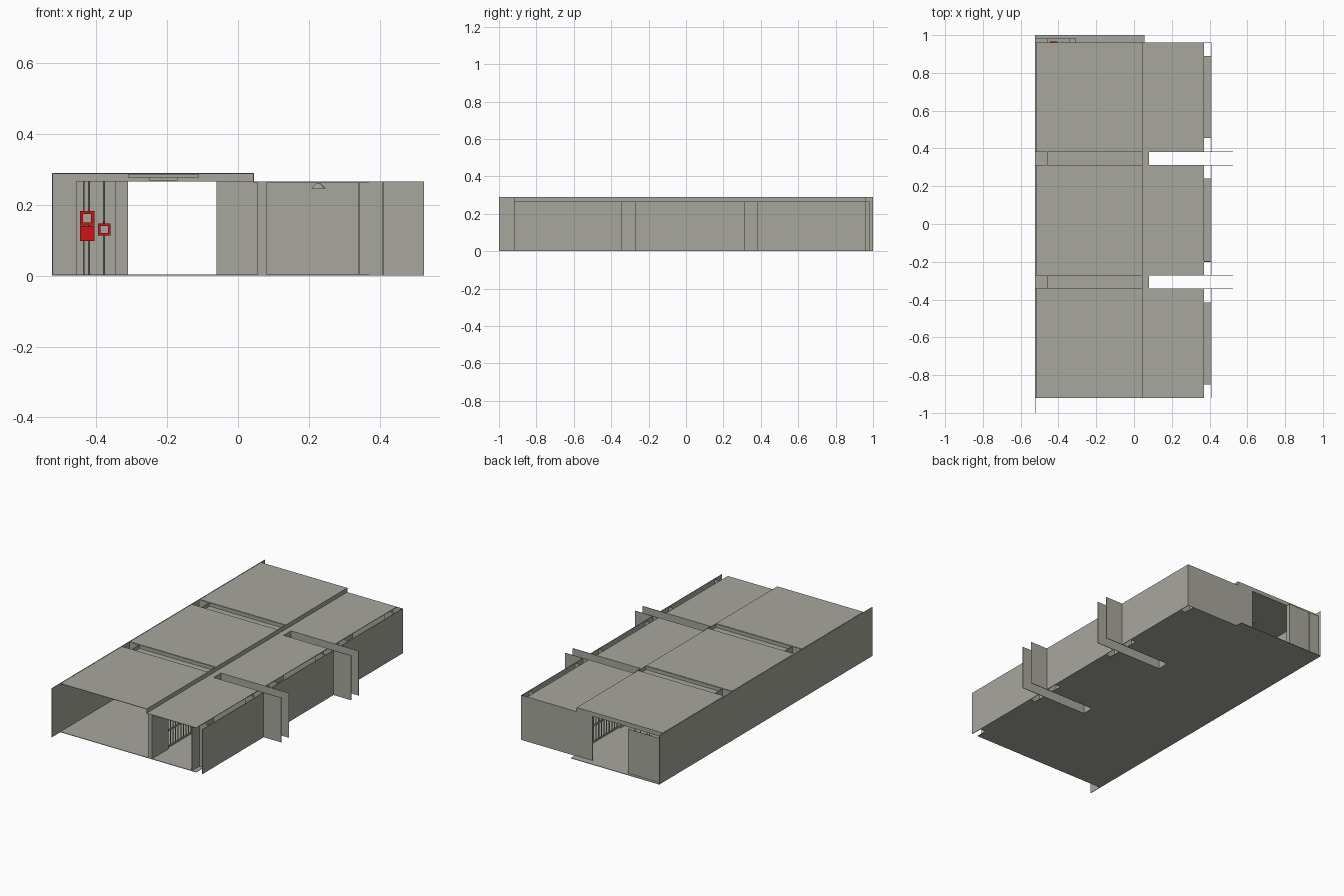
import bpy, bmesh, math
from mathutils import Matrix, Vector

if "Cube" in bpy.data.objects:
    bpy.data.objects.remove(bpy.data.objects["Cube"])


def material(name, col):
    m = bpy.data.materials.new(name)
    m.diffuse_color = (*col, 1)
    m.use_nodes = True
    m.node_tree.nodes["Principled BSDF"].inputs["Base Color"].default_value = m.diffuse_color
    return m


GREY = material("concrete_grey", (0.39, 0.39, 0.34))
RED = material("alarm_red", (0.62, 0.006, 0.006))


def boxes(name, items, mat=GREY):
    """One object made of boxes given as (x0, x1, y0, y1, z0, z1)."""
    bm = bmesh.new()
    for x0, x1, y0, y1, z0, z1 in items:
        c = Vector(((x0 + x1) / 2, (y0 + y1) / 2, (z0 + z1) / 2))
        s = Matrix.Diagonal((x1 - x0, y1 - y0, z1 - z0, 1))
        bmesh.ops.create_cube(bm, size=1, matrix=Matrix.Translation(c) @ s)
    return finish(name, bm, mat)


def finish(name, bm, mat):
    me = bpy.data.meshes.new(name)
    bm.to_mesh(me)
    bm.free()
    me.materials.append(mat)
    ob = bpy.data.objects.new(name, me)
    bpy.context.collection.objects.link(ob)
    return ob


def cylinders(name, items, r, mat=GREY, seg=6):
    """Vertical cylinders given as (x, y, z0, z1)."""
    bm = bmesh.new()
    for x, y, z0, z1 in items:
        bmesh.ops.create_cone(bm, cap_ends=True, segments=seg, radius1=r, radius2=r,
                              depth=z1 - z0,
                              matrix=Matrix.Translation((x, y, (z0 + z1) / 2)))
    return finish(name, bm, mat)


T = 0.003                      # sheet thickness
H, ROOF = 0.265, 0.29          # cell ceiling, corridor ceiling
BAYS = [(-0.92, -0.345), (-0.27, 0.31), (0.385, 0.96)]
GAPS = [(-0.345, -0.27), (0.31, 0.385)]

# floors, notched between the cells
boxes("corridor_floor", [(-0.525, 0.08, -0.92, 0.96, 0, T), (-0.525, 0.055, 0.96, 1, 0, T)])
boxes("cell_floor", [(0.08, 0.37, a, b, 0, T) for a, b in BAYS])

# long corridor side wall
boxes("corridor_side_wall", [(-0.525, -0.525 + T, -1, 1, 0, ROOF)])

# corridor roof panels, with the step down to the cell roofs
boxes("corridor_roof", [(-0.52, 0.045, a, b, ROOF - T, ROOF) for a, b in BAYS])
boxes("roof_step", [(0.045 - T, 0.045, -0.92, 0.96, H, ROOF)])
boxes("cell_roof", [(0.08, 0.37, a, b, H - T, H) for a, b in BAYS]
      + [(0.043, 0.08, -0.92, 0.96, H - T, H)])

# cross beams and wall pillars between the bays
beams, pillars = [], []
for a, b in GAPS:
    beams += [(-0.455, 0.045, a, b, H, H + T),
              (-0.455, 0.045, a, a + T, H, ROOF - 0.002),
              (-0.455, 0.045, b - T, b, H, ROOF - 0.002)]
    pillars += [(-0.525, -0.455, a, a + T, 0, ROOF - 0.002),
                (-0.525, -0.455, b - T, b, 0, ROOF - 0.002),
                (-0.455 - T, -0.455, a, b, 0, ROOF - 0.002)]
boxes("cross_beam", beams)
boxes("wall_pillar", pillars)

# cell dividing walls running past the outer wall
boxes("cell_dividing_wall",
      [(0.08, 0.525, a, a + T, 0, H) for a, b in GAPS]
      + [(0.08, 0.525, b - T, b, 0, H) for a, b in GAPS])

# outer wall, inner wall and window recess of every cell
outer, inner, ledge = [], [], []
for a, b in BAYS:
    outer.append((0.41 - T, 0.41, a, b, 0, H))
    inner += [(0.34, 0.34 + T, a, a + 0.07, 0, H), (0.34, 0.34 + T, b - 0.07, b, 0, H),
              (0.34, 0.41, a + 0.07, a + 0.07 + T, 0, H),
              (0.34, 0.41, b - 0.07 - T, b - 0.07, 0, H)]
    ledge.append((0.37, 0.41, a + 0.07, b - 0.07, 0, T))
boxes("outer_wall", outer)
boxes("inner_wall", inner)
boxes("recess_floor", ledge)

# partition between corridor and cells, with a barred door in each bay
W, DOOR = 0.135, 0.22
part, rails, bars = [], [], []
for a, b in BAYS:
    c = (a + b) / 2
    part += [(0.055, 0.08, a, c - W, 0, H - T), (0.055, 0.08, c + W, b, 0, H - T),
             (0.055, 0.08, c - W, c + W, DOOR, H - T)]
    rails += [(0.064, 0.071, c - W, c + W, z, z + 0.008) for z in (0.004, 0.10, DOOR - 0.008)]
    bars += [(0.0675, c - W + 2 * W * (i + 0.5) / 11, 0.004, DOOR) for i in range(11)]
part += [(0.055, 0.08, a, b, 0, H - T) for a, b in GAPS]
boxes("partition_wall", part)
boxes("door_rail", rails)
cylinders("door_bar", bars, 0.003)

# back wall with doorway, lintel and jambs
boxes("back_wall", [(-0.06, 0.41, 0.96 - T, 0.96, 0, H)])
boxes("back_lintel", [(-0.52, 0.045, 0.96 - T, 0.96, H, ROOF)])
boxes("door_jamb", [(-0.345, -0.31, 0.96, 0.985, 0, H),
                    (-0.525, -0.455, 0.96, 0.985, 0, H)])
boxes("back_side_wall", [(-0.455, -0.345, 0.98, 0.98 + T, 0, H)])

# conduits and red alarm boxes beside the doorway
cylinders("conduit", [(x, 0.965, 0, H) for x in (-0.435, -0.42, -0.378)], 0.003)


def frame(x0, x1, z0, z1, w):
    y0, y1 = 0.948, 0.962
    return [(x0, x1, y0, y1, z0, z0 + w), (x0, x1, y0, y1, z1 - w, z1),
            (x0, x0 + w, y0, y1, z0 + w, z1 - w), (x1 - w, x1, y0, y1, z0 + w, z1 - w)]


boxes("alarm_box", [(-0.446, -0.405, 0.946, 0.965, 0.098, 0.14)]
      + frame(-0.446, -0.405, 0.141, 0.182, 0.009)
      + frame(-0.395, -0.36, 0.113, 0.147, 0.007)
      + [(-0.435, -0.415, 0.942, 0.946, 0.109, 0.129),
         (-0.381, -0.375, 0.955, 0.962, 0.147, 0.154)], RED)
boxes("alarm_panel", [(-0.437, -0.414, 0.954, 0.962, 0.15, 0.173),
                      (-0.388, -0.367, 0.954, 0.962, 0.12, 0.14)])

# corridor strip lights and small cell lamps
lights, lamps = [], bmesh.new()
for a, b in BAYS:
    c = (a + b) / 2
    lights += [(-0.31, -0.11, c - 0.02, c + 0.02, 0.276, 0.285),
               (-0.25, -0.17, c - 0.012, c + 0.012, 0.268, 0.276)]
    bmesh.ops.create_cone(lamps, cap_ends=True, segments=8, radius1=0.02, radius2=0.006,
                          depth=0.014, matrix=Matrix.Translation((0.227, c, 0.253)))
boxes("corridor_light", lights)
finish("cell_lamp", lamps, GREY)
